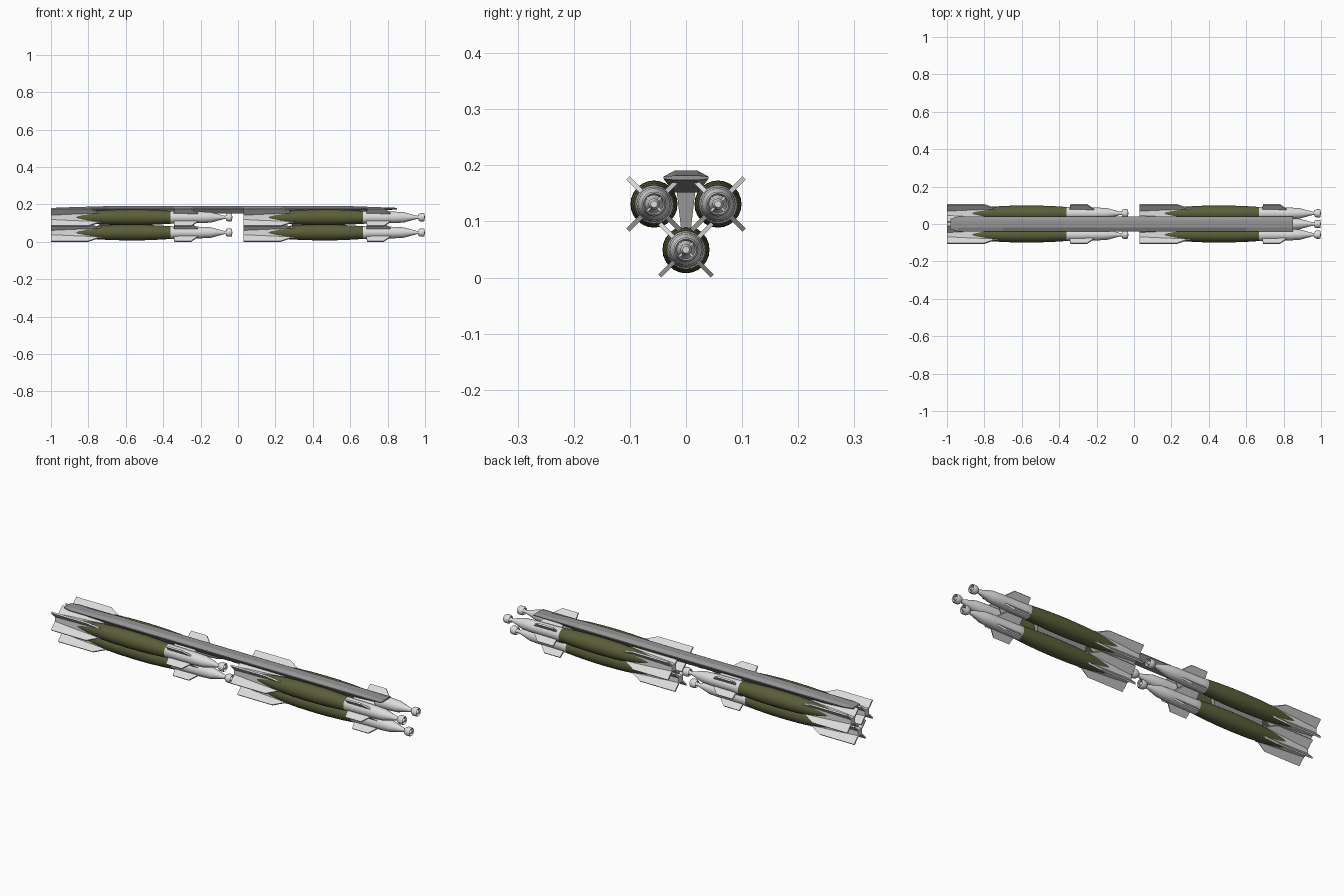
import bpy, bmesh, math
from mathutils import Matrix, Vector

if "Cube" in bpy.data.objects:
    bpy.data.objects.remove(bpy.data.objects["Cube"])


def material(name, rgb):
    m = bpy.data.materials.new(name)
    m.diffuse_color = (*rgb, 1)
    m.use_nodes = True
    m.node_tree.nodes["Principled BSDF"].inputs["Base Color"].default_value = m.diffuse_color
    return m


WHITE = material("pale grey", (0.72, 0.72, 0.72))
OLIVE = material("olive green", (0.105, 0.112, 0.042))
GREY = material("rack grey", (0.30, 0.30, 0.30))


def finish(bm, name, mat):
    bmesh.ops.recalc_face_normals(bm, faces=bm.faces)
    me = bpy.data.meshes.new(name)
    bm.to_mesh(me)
    bm.free()
    me.materials.append(mat)
    return me


def add_loft(bm, rings, closed=False):
    """Skin a list of equal-length point rings, capped unless closed on itself."""
    vs = [[bm.verts.new(p) for p in r] for r in rings]
    n = len(vs[0])
    pairs = list(zip(vs, vs[1:])) + ([(vs[-1], vs[0])] if closed else [])
    for a, b in pairs:
        for i in range(n):
            bm.faces.new((a[i], a[(i + 1) % n], b[(i + 1) % n], b[i]))
    if not closed:
        bm.faces.new(vs[0])
        bm.faces.new(vs[-1])


def circle(x, r, n=24, phase=0.0):
    return [(x, r * math.cos(phase + 2 * math.pi * i / n),
             r * math.sin(phase + 2 * math.pi * i / n)) for i in range(n)]


def lathe(bm, profile, closed=False, n=24, phase=0.0):
    add_loft(bm, [circle(x, r, n, phase) for x, r in profile], closed)


def add_fins(bm, outline, thick):
    """Four plates in an X around the axis; outline is (x, radius)."""
    for k in range(4):
        rot = Matrix.Rotation(math.radians(45 + 90 * k), 3, 'X')
        add_loft(bm, [[rot @ Vector((x, s * thick / 2, r)) for x, r in outline]
                      for s in (-1, 1)])


# Bomb parts, tail at x = 0 and nose at x = 0.97
bm = bmesh.new()
lathe(bm, [(0.06, 0.016), (0.15, 0.025), (0.25, 0.0365), (0.33, 0.0405), (0.42, 0.042),
           (0.50, 0.0412), (0.58, 0.038), (0.64, 0.034)])
body = finish(bm, "bomb_body", OLIVE)

# square tail cone with its corners under the fins
bm = bmesh.new()
lathe(bm, [(0.0, 0.024), (0.10, 0.031), (0.27, 0.0405)], n=4, phase=math.pi / 4)
tail = finish(bm, "tail_cone", WHITE)

bm = bmesh.new()
add_fins(bm, [(0.0, 0.015), (0.0, 0.066), (0.20, 0.066), (0.262, 0.036), (0.262, 0.02)], 0.008)
fins = finish(bm, "tail_fins", WHITE)

bm = bmesh.new()
lathe(bm, [(0.635, 0.033), (0.64, 0.0345), (0.67, 0.0325), (0.80, 0.031), (0.855, 0.028),
           (0.925, 0.009), (0.945, 0.007)])
nose = finish(bm, "guidance_section", WHITE)

bm = bmesh.new()
add_fins(bm, [(0.655, 0.02), (0.66, 0.066), (0.75, 0.066), (0.785, 0.032), (0.785, 0.02)], 0.008)
canards = finish(bm, "nose_canards", WHITE)

# seeker: ring, hub and cross struts
bm = bmesh.new()
lathe(bm, [(0.935, 0.017), (0.945, 0.022), (0.962, 0.022), (0.968, 0.019),
           (0.962, 0.018), (0.945, 0.016)], closed=True, n=16)
lathe(bm, [(0.925, 0.006), (0.935, 0.010), (0.96, 0.010), (0.97, 0.006)], n=16)
add_fins(bm, [(0.943, 0.0), (0.943, 0.019), (0.958, 0.019), (0.958, 0.0)], 0.004)
seeker = finish(bm, "seeker_head", WHITE)

# Six bombs: two clusters of three
smooth = []
for end, x0 in (("rear", -1.0), ("front", 0.03)):
    for side, y, z in (("left", -0.057, 0.131), ("right", 0.057, 0.131), ("lower", 0.0, 0.0497)):
        for me in (body, tail, fins, nose, canards, seeker):
            ob = bpy.data.objects.new(f"{end}_{side}_{me.name}", me)
            ob.location = (x0, y, z)
            bpy.context.collection.objects.link(ob)

# Smooth the round parts (shared meshes, so one object of each is enough)
for ob in bpy.data.objects:
    ob.select_set(ob.name.startswith("rear_left_") and ob.data in (body, nose, seeker))
    if ob.select_get():
        bpy.context.view_layer.objects.active = ob
bpy.ops.object.shade_smooth_by_angle(angle=math.radians(30))


# Rack beam: hexagonal section, wedge-shaped at both ends
def section(x, top, bottom, half):
    right = [(0.02, top), (half, 0.180), (half, 0.176), (0.022, bottom)]
    return [(x, y, z) for y, z in right] + [(x, -y, z) for y, z in reversed(right)]


bm = bmesh.new()
add_loft(bm, [section(-0.98, 0.182, 0.172, 0.028), section(-0.94, 0.184, 0.168, 0.04),
              section(-0.70, 0.191, 0.152, 0.04), section(0.60, 0.191, 0.152, 0.04),
              section(0.85, 0.182, 0.174, 0.04)])
rack = bpy.data.objects.new("rack_beam", finish(bm, "rack_beam", GREY))
bpy.context.collection.objects.link(rack)

# Tapered adapters between the bombs of each cluster
bm = bmesh.new()
add_loft(bm, [[(sx * 0.14, sy * w, z) for sx, sy in ((-1, -1), (1, -1), (1, 1), (-1, 1))]
              for w, z in ((0.009, 0.088), (0.017, 0.158))])
adapter = finish(bm, "rack_adapter", GREY)
for end, x in (("rear", -0.60), ("front", 0.43)):
    ob = bpy.data.objects.new(f"{end}_rack_adapter", adapter)
    ob.location.x = x
    bpy.context.collection.objects.link(ob)
